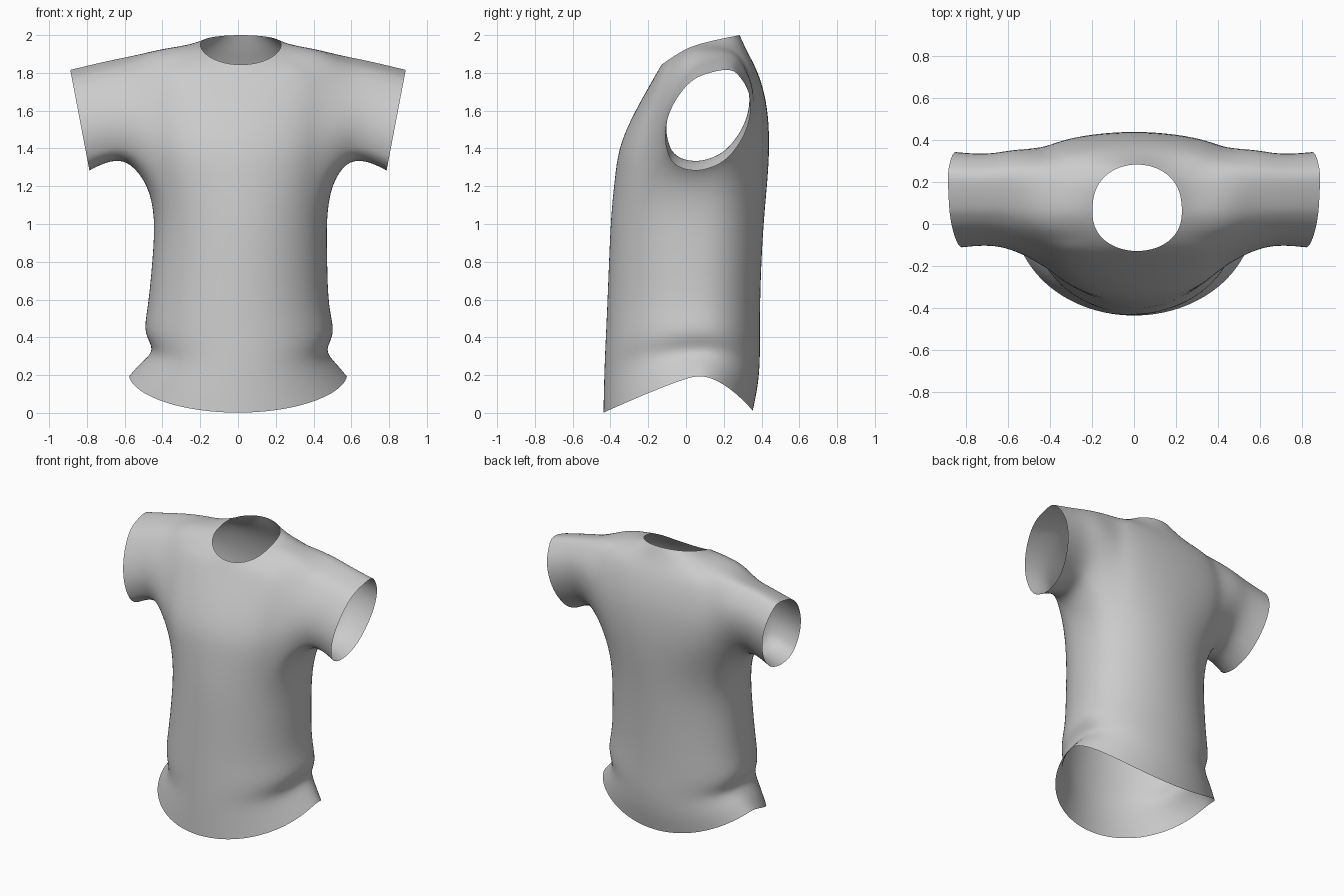
import bpy, bmesh, math

cube = bpy.data.objects.get("Cube")
if cube:
    bpy.data.objects.remove(cube, do_unlink=True)

COLS = 32          # columns round the torso
HALF = 3           # armhole half width in columns
MID_Y = 0.06
ARM_LOW, ARM_HIGH = 7, 11   # rings bounding the armholes

# centre x, half width, front y, back y, side z, front z, back z,
# front roundness, back roundness (1 is an ellipse, less is boxier), back rise
RINGS = [
    (0, 0.58, -0.44, 0.355, 0.20, 0.00, 0.01, 0.97, 0.95, 1.7),     # hem
    (0, 0.52, -0.437, 0.383, 0.27, 0.13, 0.14, 0.9, 0.9, 1.6),
    (0.01, 0.445, -0.433, 0.393, 0.335, 0.26, 0.27, 0.78, 0.8, 1.6),  # side tuck
    (0.008, 0.515, -0.428, 0.393, 0.42, 0.38, 0.38, 0.92, 0.92, 1.6),
    (0, 0.48, -0.42, 0.393, 0.55, 0.55, 0.55, 0.92, 0.92, 1.6),
    (0.01, 0.465, -0.41, 0.40, 0.80, 0.80, 0.80, 0.92, 0.92, 1.6),
    (0.015, 0.455, -0.40, 0.415, 1.04, 1.04, 1.04, 0.9, 0.88, 1.6),
    (0.01, 0.48, -0.38, 0.433, 1.22, 1.23, 1.23, 0.8, 0.72, 1.6),   # below armpit
    (0, 0.50, -0.36, 0.443, 1.38, 1.40, 1.40, 0.68, 0.45, 1.6),
    (0, 0.51, -0.295, 0.437, 1.55, 1.55, 1.58, 0.68, 0.3, 1.6),
    (0, 0.52, -0.23, 0.41, 1.72, 1.67, 1.72, 0.7, 0.3, 1.6),
    (0, 0.47, -0.175, 0.37, 1.93, 1.765, 1.83, 0.8, 0.4, 1.6),      # shoulder
    (0.005, 0.34, -0.15, 0.325, 1.94, 1.81, 1.91, 0.85, 0.6, 1.2),
    (0.015, 0.215, -0.13, 0.285, 1.95, 1.843, 2.0, 0.85, 0.8, 0.7),  # neckline
]

# centre x, x lean, centre z, half height, front-back radius
SLEEVE = [
    (0.57, 0.0, 1.605, 0.287, 0.25),
    (0.67, 0.02, 1.60, 0.268, 0.227),
    (0.76, 0.035, 1.575, 0.268, 0.228),
    (0.837, 0.052, 1.548, 0.273, 0.236),
]
SLEEVE_Y = 0.119
TILT = math.radians(72)


def ring_point(ring, col):
    (shift, width, front, back, side_z, front_z, back_z,
     front_r, back_r, back_rise) = ring
    a = 2 * math.pi * col / COLS
    c, s = math.cos(a), math.sin(a)
    if s < 0:
        y = MID_Y + (front - MID_Y) * (-s) ** front_r
        z = side_z + (front_z - side_z) * (-s) ** 1.1
    else:
        y = MID_Y + (back - MID_Y) * s ** back_r
        z = side_z + (back_z - side_z) * s ** back_rise
    return (width * c + shift, y, z)


def bridge(bm, first, second):
    n = len(first)
    for i in range(n):
        j = (i + 1) % n
        bm.faces.new((first[i], first[j], second[j], second[i]))


bm = bmesh.new()

# torso, leaving both armholes open
grid = [[bm.verts.new(ring_point(r, c)) for c in range(COLS)] for r in RINGS]
for r in range(len(RINGS) - 1):
    for c in range(COLS):
        from_side = min((c + HALF) % COLS, (c + HALF + COLS // 2) % COLS)
        if ARM_LOW <= r < ARM_HIGH and from_side < 2 * HALF:
            continue
        d = (c + 1) % COLS
        bm.faces.new((grid[r][c], grid[r][d], grid[r + 1][d], grid[r + 1][c]))

# sleeves grown from the armhole edges
arm_edges = []
for side, centre in ((1, 0), (-1, COLS // 2)):
    lo, hi = centre - HALF, centre + HALF
    path = [(ARM_LOW, c) for c in range(lo, hi)]
    path += [(r, hi) for r in range(ARM_LOW, ARM_HIGH)]
    path += [(ARM_HIGH, c) for c in range(hi, lo, -1)]
    path += [(r, lo) for r in range(ARM_HIGH, ARM_LOW, -1)]
    loop = [grid[r][c % COLS] for r, c in path]
    arm_edges += loop
    angles = []
    for v in loop:
        up = (v.co.z - 1.56) / 0.3
        out = (v.co.y - SLEEVE_Y) / 0.24
        angles.append(math.atan2((out - up * math.cos(TILT)) / math.sin(TILT), up))
    previous = loop
    for x, lean, z, height, depth in SLEEVE:
        ring = [bm.verts.new((side * (x + lean * math.cos(t)),
                              SLEEVE_Y + depth * math.cos(t - TILT),
                              z + height * math.cos(t))) for t in angles]
        bridge(bm, previous, ring)
        previous = ring

# soften the seams where sleeves meet the torso
for _ in range(2):
    bmesh.ops.smooth_vert(bm, verts=arm_edges, factor=0.35,
                          use_axis_x=True, use_axis_y=True, use_axis_z=True)
bmesh.ops.recalc_face_normals(bm, faces=bm.faces[:])
front_face = min(bm.faces, key=lambda f: f.calc_center_median().y)
if front_face.normal.y > 0:
    bmesh.ops.reverse_faces(bm, faces=bm.faces[:])

mesh = bpy.data.meshes.new("shirt")
bm.to_mesh(mesh)
bm.free()
shirt = bpy.data.objects.new("shirt", mesh)
bpy.context.collection.objects.link(shirt)

# cloth colour
cloth = bpy.data.materials.new("light grey cloth")
cloth.use_nodes = True
colour = (0.6, 0.6, 0.6, 1)
cloth.diffuse_color = colour
cloth.node_tree.nodes["Principled BSDF"].inputs["Base Color"].default_value = colour
mesh.materials.append(cloth)

# smooth rounded surface
subdivision = shirt.modifiers.new("smooth surface", 'SUBSURF')
subdivision.levels = subdivision.render_levels = 2
for polygon in mesh.polygons:
    polygon.use_smooth = True
